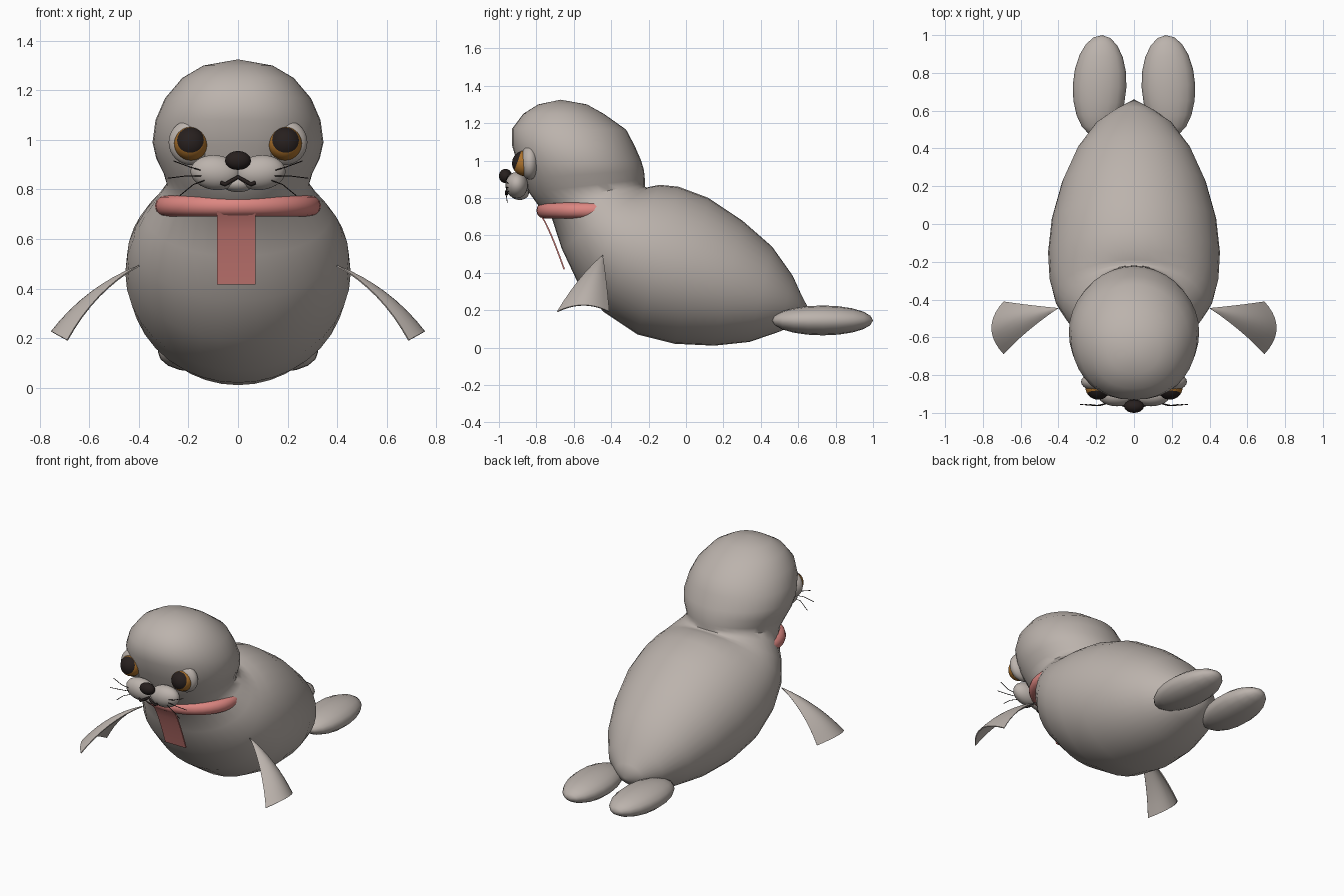
import bpy, bmesh, math
from mathutils import Vector, Matrix

cube = bpy.data.objects.get("Cube")
if cube:
    bpy.data.objects.remove(cube, do_unlink=True)


def material(name, rgb):
    m = bpy.data.materials.new(name)
    m.use_nodes = True
    m.diffuse_color = (*rgb, 1)
    m.node_tree.nodes["Principled BSDF"].inputs["Base Color"].default_value = (*rgb, 1)
    return m


FUR = material("warm grey fur", (0.5, 0.45, 0.415))
PINK = material("pink cloth", (0.72, 0.24, 0.22))
AMBER = material("amber iris", (0.42, 0.17, 0.025))
DARK = material("dark brown", (0.02, 0.014, 0.013))


def finish(name, bm, *mats):
    """Turn a bmesh into a smooth shaded object."""
    bmesh.ops.recalc_face_normals(bm, faces=bm.faces)
    mesh = bpy.data.meshes.new(name)
    bm.to_mesh(mesh)
    bm.free()
    for m in mats:
        mesh.materials.append(m)
    ob = bpy.data.objects.new(name, mesh)
    bpy.context.collection.objects.link(ob)
    bpy.ops.object.select_all(action='DESELECT')
    ob.select_set(True)
    bpy.context.view_layer.objects.active = ob
    bpy.ops.object.shade_smooth_by_angle(angle=math.radians(50))
    return ob


def grid_faces(bm, rows, closed=False):
    for a, b in zip(rows, rows[1:]):
        for i in range(len(a) if closed else len(a) - 1):
            j = (i + 1) % len(a)
            bm.faces.new((a[i], a[j], b[j], b[i]))


def ellipsoid(name, centre, radii, mat, rot=Matrix(), segs=24, rings=16):
    bm = bmesh.new()
    bmesh.ops.create_uvsphere(bm, u_segments=segs, v_segments=rings, radius=1)
    bm.transform(Matrix.Translation(centre) @ rot @ Matrix.Diagonal((*radii, 1)))
    return finish(name, bm, mat)


def tube(name, points, radius, mat):
    curve = bpy.data.curves.new(name, 'CURVE')
    curve.dimensions = '3D'
    curve.bevel_depth = radius
    curve.bevel_resolution = 2
    curve.use_fill_caps = True
    spline = curve.splines.new('POLY')
    spline.points.add(len(points) - 1)
    for p, co in zip(spline.points, points):
        p.co = (*co, 1)
    curve.materials.append(mat)
    ob = bpy.data.objects.new(name, curve)
    bpy.context.collection.objects.link(ob)


def sheet(name, point, nu, nv, thickness, mat):
    """Thin curved sheet from a function of u and v."""
    bm = bmesh.new()
    rows = [[bm.verts.new(point(i / nu, j / nv * 2 - 1)) for j in range(nv + 1)]
            for i in range(nu + 1)]
    grid_faces(bm, rows)
    bmesh.ops.remove_doubles(bm, verts=bm.verts, dist=0.0005)
    bmesh.ops.recalc_face_normals(bm, faces=bm.faces)
    bmesh.ops.solidify(bm, geom=bm.faces[:], thickness=thickness)
    return finish(name, bm, mat)


# Body and head: rings from tail to crown (belly y, z, back y, z, half width)
RINGS = [
    (.66, .2, .66, .2, 0), (.59, .125, .62, .275, .1), (.5, .085, .57, .385, .2),
    (.34, .03, .46, .54, .3), (.15, .01, .3, .68, .38), (-.06, .02, .12, .8, .435),
    (-.26, .07, -.04, .86, .455), (-.44, .19, -.14, .87, .447),
    (-.58, .35, -.19, .86, .42), (-.665, .53, -.21, .855, .375),
    (-.72, .7, -.22, .86, .315), (-.79, .76, -.22, .88, .287),
    (-.84, .83, -.22, .9, .3), (-.87, .9, -.225, .95, .33), (-.9, .98, -.24, 1, .345),
    (-.93, 1.08, -.275, 1.08, .333), (-.93, 1.17, -.32, 1.165, .295),
    (-.87, 1.25, -.44, 1.25, .225), (-.79, 1.3, -.53, 1.3, .14),
    (-.67, 1.325, -.67, 1.325, 0)]
SIDES = 36
bm = bmesh.new()
rows = []
for k, (y0, z0, y1, z1, w) in enumerate(RINGS):
    mid = Vector((0, (y0 + y1) / 2, (z0 + z1) / 2))
    half = Vector((0, (y1 - y0) / 2, (z1 - z0) / 2))
    row = []
    for i in range(SIDES):
        a = math.tau * i / SIDES
        c, s = math.cos(a), math.sin(a)
        if k > 11 and c < 0:  # fuller face
            s = math.copysign(abs(s) ** 0.86, s)
        row.append(bm.verts.new(mid + half * c + Vector((w * s, 0, 0))))
    rows.append(row)
grid_faces(bm, rows, closed=True)
bmesh.ops.remove_doubles(bm, verts=bm.verts, dist=0.0005)
finish("body_and_head", bm, FUR)

# Collar ring
bm = bmesh.new()
rows = []
for i in range(40):
    a = math.tau * i / 40
    out = Vector((math.cos(a), math.sin(a), 0))
    rows.append([bm.verts.new(Vector((out.x * 0.295, out.y * 0.26 - 0.5, 0.733))
                              + out * 0.04 * math.cos(b) + Vector((0, 0, 0.042 * math.sin(b))))
                 for b in (math.tau * j / 12 for j in range(12))])
grid_faces(bm, rows + rows[:1], closed=True)
finish("collar", bm, PINK)

# Hanging end of the collar cloth
sheet("collar_tail",
      lambda u, v: Vector((v * 0.077 - 0.007, -0.785 + 0.13 * u ** 0.8, 0.712 - 0.295 * u)),
      8, 4, 0.008, PINK)


def front_flipper(side):
    root, tip = Vector((0.4, -0.445, 0.495)), Vector((0.755, -0.55, 0.228))

    def point(u, v):
        p = root + u * (tip - root + Vector((-0.065 * v * v, -0.14 * v, -0.035 * v * v)))
        p += u * (1 - u) * Vector((0.07, 0, 0.1))
        return Vector((p.x * side, p.y, p.z))
    return point


for side, label in ((1, "left"), (-1, "right")):
    # Flippers
    sheet(label + "_front_flipper", front_flipper(side), 8, 10, 0.006, FUR)
    ellipsoid(label + "_rear_flipper", (side * 0.182, 0.73, 0.145), (0.142, 0.08, 0.27), FUR,
              Matrix.Rotation(side * 0.05, 4, 'Z') @ Matrix.Rotation(math.pi / 2, 4, 'X'), 16, 10)

    # Eye with a dark cap over the amber ball
    ellipsoid(label + "_eye_rim", (side * 0.188, -0.835, 0.99), (0.092, 0.052, 0.092), FUR)
    bm = bmesh.new()
    bmesh.ops.create_uvsphere(bm, u_segments=28, v_segments=24, radius=0.068)
    for f in bm.faces:
        f.material_index = int(f.calc_center_median().z > 0.068 * 0.6)
    look = Vector((side * 0.05, -1, 0.36)).to_track_quat('Z', 'Y').to_matrix().to_4x4()
    bm.transform(Matrix.Translation((side * 0.19, -0.862, 0.985)) @ look)
    finish(label + "_eye", bm, AMBER, DARK)

    # Muzzle pad and whiskers
    ellipsoid(label + "_muzzle_pad", (side * 0.09, -0.905, 0.868), (0.102, 0.06, 0.07), FUR,
              Matrix.Rotation(side * -0.1, 4, 'Y'))
    for n, (x, z) in enumerate(((0.26, 0.915), (0.285, 0.845), (0.235, 0.775))):
        tube(f"{label}_whisker_{n + 1}",
             [(side * 0.125, -0.945, 0.87 - 0.015 * n), (side * (x + 0.125) / 2, -0.962, (z + 0.865) / 2),
              (side * x, -0.955, z)], 0.002, DARK)

# Nose, chin and mouth
ellipsoid("nose", (0, -0.965, 0.917), (0.052, 0.035, 0.038), DARK)
ellipsoid("chin", (0, -0.89, 0.825), (0.065, 0.05, 0.036), FUR)
half = [(0.07, -0.955, 0.828), (0.052, -0.96, 0.82), (0.03, -0.96, 0.833), (0, -0.95, 0.85)]
tube("mouth", half + [(-x, y, z) for x, y, z in half[-2::-1]], 0.008, DARK)
